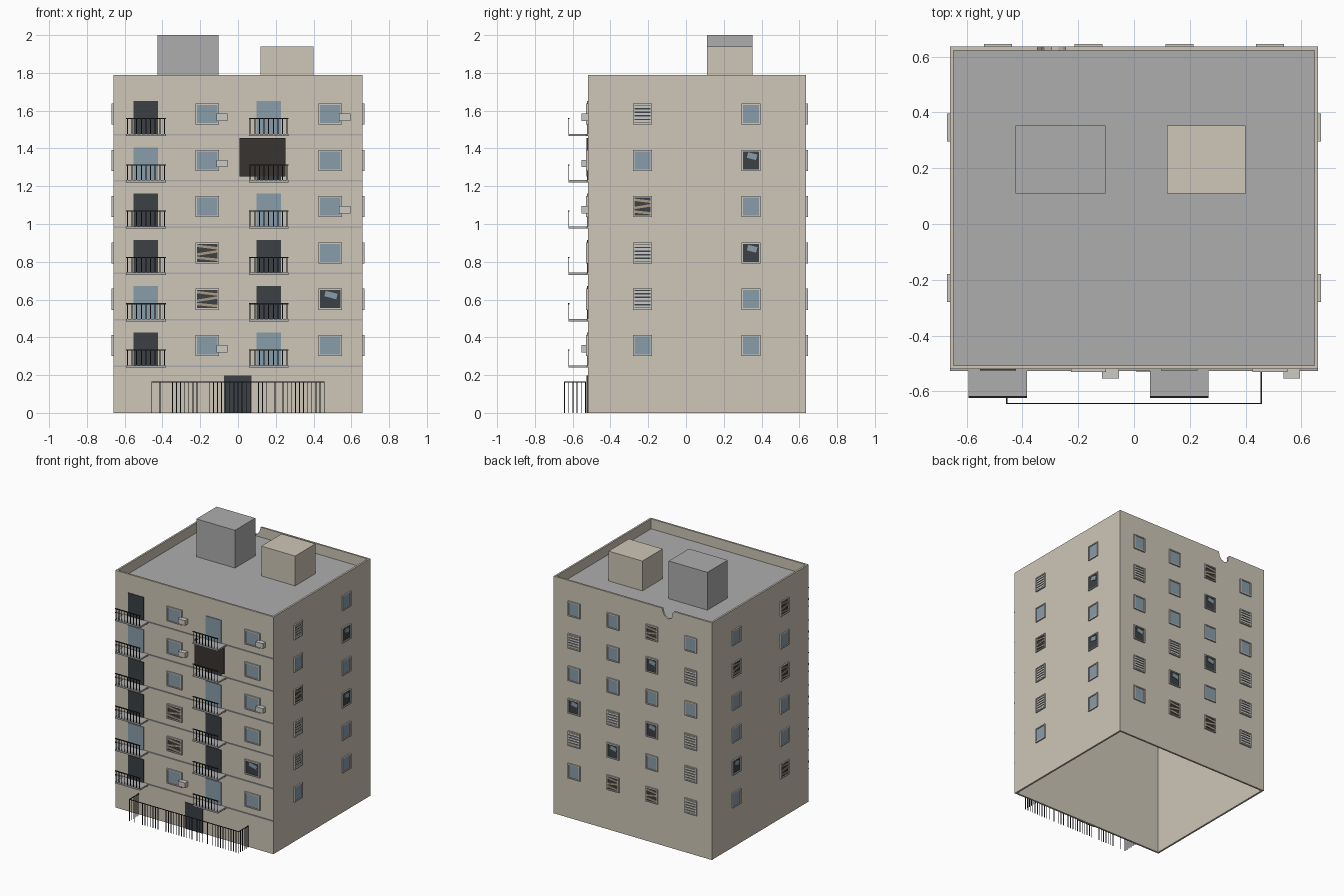
import bpy, bmesh, math, random
from mathutils import Matrix, Vector

if "Cube" in bpy.data.objects:
    bpy.data.objects.remove(bpy.data.objects["Cube"])

random.seed(4)
HX, Y0, Y1, T = 0.66, -0.52, 0.635, 0.014      # body half width, front, back, wall thickness
ROOF, TOP = 1.715, 1.79
FLOORS = [0.25 + 0.245 * k for k in range(6)]
COLS = [-0.4875, -0.1625, 0.1625, 0.4875]

COLORS = {
    "plaster": (0.62, 0.565, 0.475, 1), "glass": (0.25, 0.34, 0.40, 1),
    "dark": (0.045, 0.052, 0.06, 1), "soot": (0.04, 0.033, 0.03, 1),
    "plank": (0.42, 0.32, 0.22, 1), "iron": (0.03, 0.03, 0.035, 1),
    "frame": (0.60, 0.58, 0.55, 1), "band": (0.42, 0.41, 0.43, 1),
    "grey": (0.42, 0.42, 0.42, 1), "casing": (0.60, 0.59, 0.55, 1),
}
mats = {}
for n, c in COLORS.items():
    mats[n] = bpy.data.materials.new(n)
    mats[n].diffuse_color = c

parts = {}                                      # name -> (bmesh, material name)


def box(name, mat, center, size, M=Matrix(), tilt=0.0):
    """Add a box to the named part; tilt turns it in the plane of the wall."""
    bm = parts.setdefault(name, (bmesh.new(), mat))[0]
    m = M @ Matrix.Translation(center) @ Matrix.Rotation(tilt, 4, 'Y') @ Matrix.Diagonal((*size, 1))
    bmesh.ops.create_cube(bm, size=1, matrix=m)


def span(name, mat, x, y, z, M=Matrix()):
    """Box given by ranges."""
    box(name, mat, [(a + b) / 2 for a, b in (x, y, z)], [b - a for a, b in (x, y, z)], M)


def wall_space(x, y, deg):
    """Local x runs along the wall, local -y points outward."""
    return Matrix.Translation((x, y, 0)) @ Matrix.Rotation(math.radians(deg), 4, 'Z')


FRONT = wall_space(0, Y0, 0)
RIGHT = wall_space(HX, 0, 90)
BACK = wall_space(0, Y1, 180)
LEFT = wall_space(-HX, 0, 270)


def window(M, u, v, w, kind):
    h, b = 0.112, 0.008
    # frame
    for s in (-1, 1):
        box("window_frames", "frame", (u + s * (w - b) / 2, -0.004, v), (b, 0.012, h), M)
        box("window_frames", "frame", (u, -0.004, v + s * (h - b) / 2), (w - 2 * b, 0.012, b), M)
    iw, ih = w - 2 * b, h - 2 * b
    if kind == "G":
        box("glass_panes", "glass", (u, -0.001, v), (iw, 0.008, ih), M)
        return
    box("dark_openings", "dark", (u, 0, v), (iw, 0.005, ih), M)
    if kind == "S":                             # shutter slats
        for i in range(5):
            box("shutter_slats", "frame", (u, -0.005, v + (i - 2) * ih / 5), (iw, 0.006, 0.012), M)
    elif kind == "B":                           # nailed planks
        for dz, a in ((0.031, 0.12), (0.0, -0.16), (-0.031, 0.1)):
            box("planks", "plank", (u, -0.006, v + dz), (iw, 0.006, 0.013), M, a)
    elif kind == "X":                           # broken pane remnant
        box("glass_shards", "glass", (u + 0.005, -0.004, v + 0.022), (iw * 0.6, 0.004, 0.03), M, 0.25)


# windows: wall, position, width, kinds listed from top floor down
for M, u, w, kinds in (
    (FRONT, COLS[1], 0.125, "GGGBBG"), (FRONT, COLS[3], 0.125, "GGGGXG"),
    (RIGHT, -0.23, 0.1, "SGBSSG"), (RIGHT, 0.345, 0.1, "GXGXGG"),
    (BACK, -COLS[3], 0.1, "GSGXSG"), (BACK, -COLS[2], 0.1, "GGGSXB"),
    (BACK, -COLS[1], 0.1, "BXGXGB"), (BACK, -COLS[0], 0.1, "GSGSSS"),
    (LEFT, -0.345, 0.1, "GBGGXG"), (LEFT, 0.23, 0.1, "BGBGGB"),
):
    for z, kind in zip(reversed(FLOORS), kinds):
        window(M, u, z + 0.107, w, kind)

# balconies with doors
for u, kinds in ((COLS[0], "DGDDGD"), (COLS[2], "GDGDDG")):
    for z, kind in zip(reversed(FLOORS), kinds):
        name, mat = ("balcony_doors_glass", "glass") if kind == "G" else ("balcony_doors_dark", "dark")
        box(name, mat, (u, -0.001, z + 0.088), (0.13, 0.008, 0.175), FRONT)
        box("balcony_slabs", "grey", (u, -0.05, z - 0.004), (0.21, 0.104, 0.012), FRONT)
        box("balcony_rails", "iron", (u, -0.1, z + 0.083), (0.21, 0.007, 0.006), FRONT)
        for i in range(9):
            box("balcony_rails", "iron", (u + (i - 4) * 0.0245, -0.1, z + 0.04), (0.005, 0.003, 0.084), FRONT)

# burnt patch over one balcony door
span("burnt_patch", "soot", (0.008, 0.252), (-0.008, 0.002), (1.252, 1.455), FRONT)

# floor bands on the front
for z in FLOORS:
    box("floor_bands", "band", (0, -0.002, z - 0.002), (2 * HX, 0.008, 0.008), FRONT)

# air conditioners
for u, floors in ((COLS[1], (0, 4, 5)), (COLS[3], (3, 5))):
    for k in floors:
        box("air_conditioners", "casing", (u + 0.078, -0.017, FLOORS[k] + 0.09), (0.06, 0.034, 0.038), FRONT)

# entrance door
span("entrance_door", "dark", (-0.075, 0.072), (-0.006, 0.002), (0, 0.197), FRONT)

# front fence, some bars missing
FX, FY, FZ = 0.456, -0.643, 0.165
span("fence", "iron", (-FX, FX), (FY - 0.002, FY + 0.002), (FZ - 0.005, FZ))
for i in range(43):
    if random.random() > 0.18 or i in (0, 42):
        box("fence", "iron", (-FX + i * 2 * FX / 42, FY, FZ / 2), (0.004, 0.004, FZ))
for s in (-1, 1):
    span("fence", "iron", (s * FX - 0.002, s * FX + 0.002), (FY, -0.53), (FZ - 0.005, FZ))
    for i in range(1, 6):
        box("fence", "iron", (s * FX, FY + i * 0.0222, FZ / 2), (0.004, 0.004, FZ))

# hollow shell: front and side walls
span("front_wall", "plaster", (-HX, HX), (Y0, Y0 + T), (0, TOP))
for s, n in ((-1, "left_wall"), (1, "right_wall")):
    box(n, "plaster", (s * (HX - T / 2), (Y0 + Y1) / 2, TOP / 2), (T, Y1 - Y0 - 2 * T, TOP))

# back wall with a broken notch in its parapet
bm = bmesh.new()
notch = [(-0.245, TOP), (-0.255, 1.755), (-0.27, 1.733), (-0.295, 1.722),
         (-0.32, 1.732), (-0.334, 1.752), (-0.33, 1.772), (-0.345, TOP)]
outline = [(-HX, 0), (HX, 0), (HX, TOP)] + notch + [(-HX, TOP)]
face = bm.faces.new([bm.verts.new((x, Y1 - T, z)) for x, z in outline])
new = bmesh.ops.extrude_face_region(bm, geom=[face])["geom"]
bmesh.ops.translate(bm, verts=[g for g in new if isinstance(g, bmesh.types.BMVert)], vec=Vector((0, T, 0)))
bmesh.ops.recalc_face_normals(bm, faces=bm.faces)
parts["back_wall"] = (bm, "plaster")

# roof and the two roof housings
span("roof", "grey", (-HX + T, HX - T), (Y0 + T, Y1 - T), (ROOF - 0.015, ROOF))
span("roof_machine_room", "grey", (-0.425, -0.102), (0.11, 0.352), (ROOF, 2.0))
span("roof_stair_room", "plaster", (0.118, 0.4), (0.11, 0.352), (ROOF, 1.94))

# turn every collected part into an object
for name, (bm, mat) in parts.items():
    me = bpy.data.meshes.new(name)
    bm.to_mesh(me)
    bm.free()
    me.materials.append(mats[mat])
    bpy.context.collection.objects.link(bpy.data.objects.new(name, me))

for m in bpy.data.materials:
    if m.users and not m.is_grease_pencil:
        m.use_nodes = True
        m.node_tree.nodes["Principled BSDF"].inputs["Base Color"].default_value = m.diffuse_color
